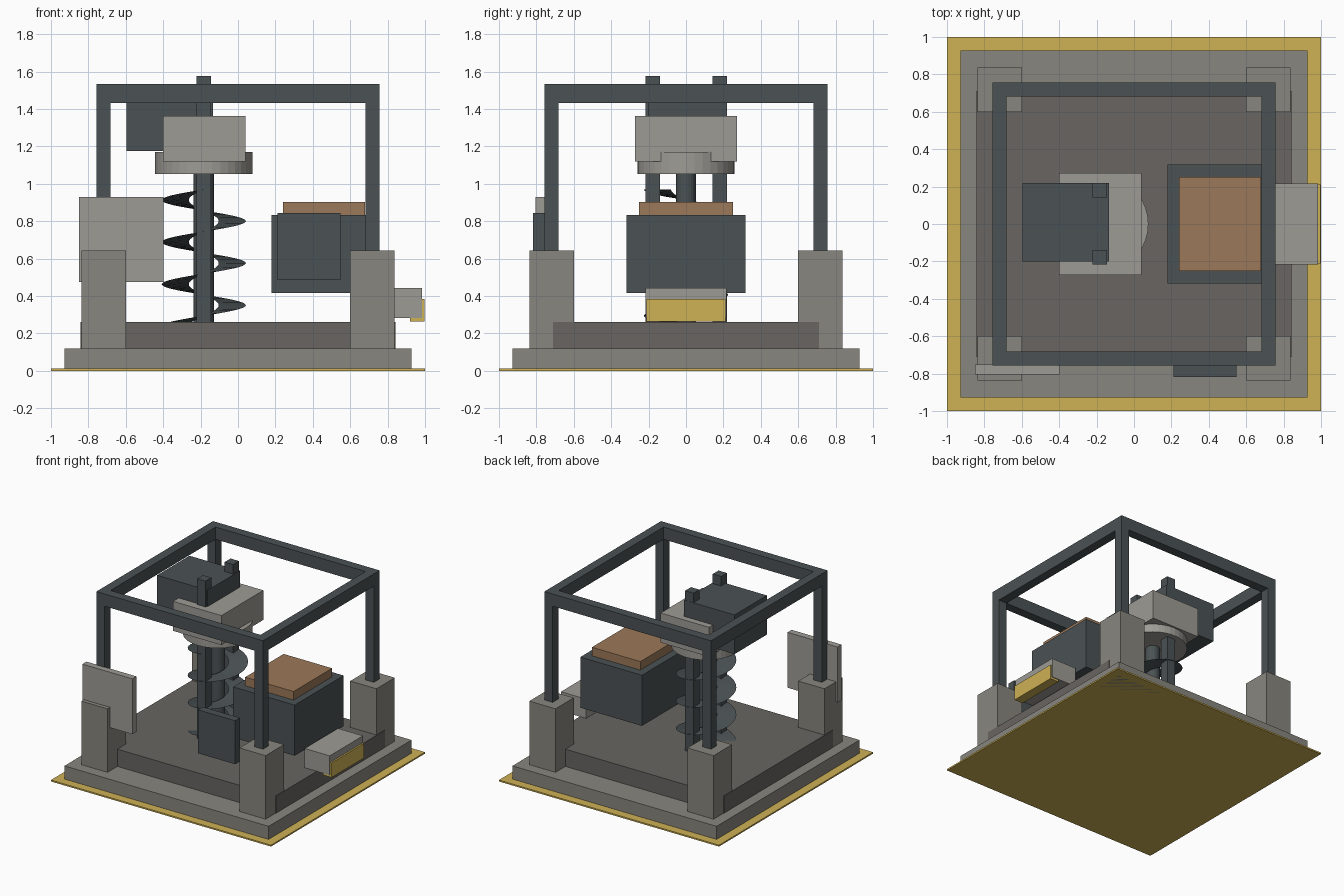
import bpy, bmesh, math

if "Cube" in bpy.data.objects:
    bpy.data.objects.remove(bpy.data.objects["Cube"])


def material(name, rgb):
    m = bpy.data.materials.new(name)
    m.diffuse_color = (*rgb, 1)
    m.use_nodes = True
    m.node_tree.nodes["Principled BSDF"].inputs["Base Color"].default_value = m.diffuse_color
    return m


YELLOW = material("yellow", (0.62, 0.44, 0.09))
DARK = material("dark_steel", (0.07, 0.085, 0.09))
LIGHT = material("light_grey", (0.34, 0.33, 0.30))
STONE = material("stone", (0.25, 0.24, 0.21))
SLAB = material("slab", (0.14, 0.13, 0.12))
COPPER = material("copper", (0.33, 0.19, 0.10))


def finish(name, bm, mat):
    me = bpy.data.meshes.new(name)
    bm.to_mesh(me)
    bm.free()
    ob = bpy.data.objects.new(name, me)
    me.materials.append(mat)
    bpy.context.collection.objects.link(ob)
    return ob


def box(name, x, y, z, mat):
    """Box from (min, max) ranges on each axis."""
    bm = bmesh.new()
    bmesh.ops.create_cube(bm, size=1)
    for v in bm.verts:
        v.co = [r[0] + (c + 0.5) * (r[1] - r[0]) for r, c in zip((x, y, z), v.co)]
    return finish(name, bm, mat)


def cylinder(name, x, y, r, z, sides, mat):
    bm = bmesh.new()
    bmesh.ops.create_cone(bm, cap_ends=True, segments=sides, radius1=r, radius2=r, depth=z[1] - z[0])
    bmesh.ops.translate(bm, verts=bm.verts, vec=(x, y, (z[0] + z[1]) / 2))
    return finish(name, bm, mat)


# Base layers
box("ground_plate", (-1, 1), (-1, 1), (0, 0.012), YELLOW)
box("plinth", (-0.928, 0.928), (-0.928, 0.928), (0, 0.12), STONE)
box("deck_slab", (-0.841, 0.841), (-0.71, 0.71), (0.12, 0.262), SLAB)

# Corner feet and posts
for sx in (-1, 1):
    for sy in (-1, 1):
        def span(s, a, b):
            return tuple(sorted((s * a, s * b)))
        box("corner_foot", span(sx, 0.6, 0.838), span(sy, 0.6, 0.838), (0.12, 0.642), STONE)
        box("corner_post", span(sx, 0.682, 0.757), span(sy, 0.682, 0.757), (0.64, 1.44), DARK)

# Top frame rails
for s in (-1, 1):
    r = tuple(sorted((s * 0.682, s * 0.757)))
    box("long_rail", (-0.757, 0.757), r, (1.432, 1.533), DARK)
    box("cross_rail", r, (-0.682, 0.682), (1.432, 1.533), DARK)

# Side panels on the front
box("light_panel", (-0.85, -0.397), (-0.805, -0.752), (0.475, 0.93), LIGHT)
box("dark_panel", (0.21, 0.547), (-0.818, -0.755), (0.486, 0.843), DARK)

# Hopper, its contents and the output chute
box("hopper", (0.178, 0.738), (-0.318, 0.318), (0.416, 0.832), DARK)
box("ore_load", (0.24, 0.68), (-0.25, 0.25), (0.832, 0.902), COPPER)
box("chute", (0.757, 0.985), (-0.216, 0.216), (0.283, 0.442), LIGHT)
box("chute_lip", (0.92, 0.998), (-0.21, 0.21), (0.265, 0.385), YELLOW)

# Drill head
CX = -0.183
cylinder("drill_shaft", CX, 0, 0.054, (0.25, 1.06), 24, DARK)
cylinder("drive_drum", CX, 0, 0.26, (1.053, 1.17), 36, LIGHT)
box("gearbox", (-0.4, 0.04), (-0.272, 0.272), (1.12, 1.363), LIGHT)
box("motor", (-0.595, -0.135), (-0.2, 0.22), (1.175, 1.497), DARK)
for y in (-0.178, 0.18):
    box("guide_mast", (-0.221, -0.145), (y - 0.038, y + 0.038), (0.2, 1.575), DARK)

# Auger flight: spiral ribbon rising counter-clockwise
bm = bmesh.new()
turns, per_turn, pitch = 3.25, 32, 0.225
prev = None
for i in range(int(turns * per_turn) + 1):
    t = i / per_turn
    a = math.pi + 2 * math.pi * t
    z = 0.238 + pitch * t
    row = [bm.verts.new((CX + r * math.cos(a), r * math.sin(a), z)) for r in (0.08, 0.225)]
    if prev:
        bm.faces.new((prev[0], prev[1], row[1], row[0]))
    prev = row
finish("auger_flight", bm, DARK)
